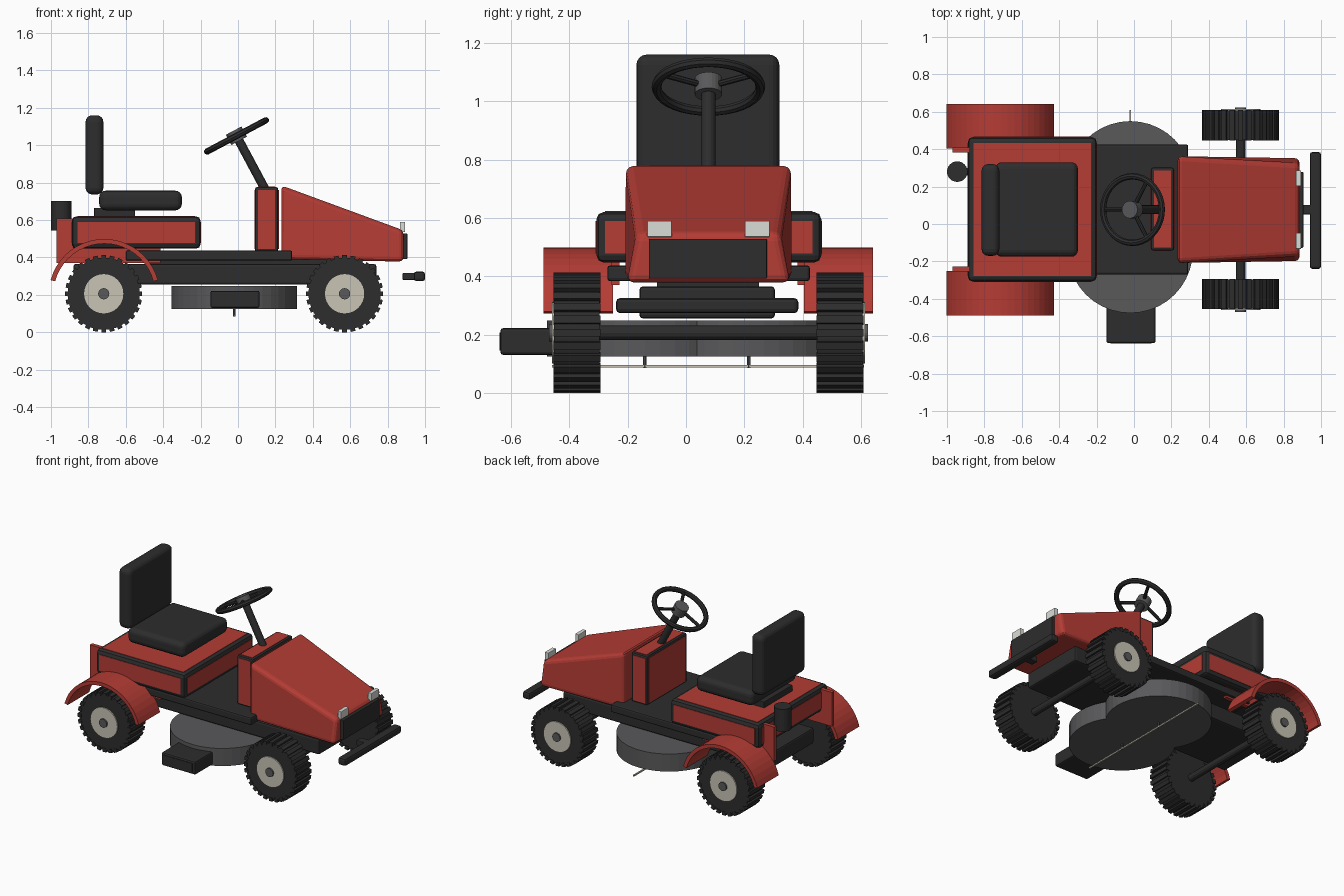
import bpy, bmesh, math
from math import sin, cos, pi, radians
from mathutils import Vector, Matrix

if "Cube" in bpy.data.objects:
    bpy.data.objects.remove(bpy.data.objects["Cube"])

YC = 0.077  # centre line of the tractor


def material(name, rgb):
    m = bpy.data.materials.new(name)
    m.diffuse_color = (*rgb, 1)
    m.use_nodes = True
    m.node_tree.nodes["Principled BSDF"].inputs["Base Color"].default_value = m.diffuse_color
    return m


RED = material("red_paint", (0.46, 0.045, 0.035))
DARK = material("black_plastic", (0.026, 0.026, 0.027))
CREAM = material("cream_rim", (0.58, 0.55, 0.46))
GREY = material("deck_grey", (0.1, 0.1, 0.105))
LAMP = material("lamp_glass", (0.7, 0.72, 0.68))


def finish(name, bm, mat, bevel=0.0, segs=2, smooth=False):
    bmesh.ops.recalc_face_normals(bm, faces=bm.faces)
    me = bpy.data.meshes.new(name)
    bm.to_mesh(me)
    bm.free()
    me.materials.append(mat)
    ob = bpy.data.objects.new(name, me)
    bpy.context.collection.objects.link(ob)
    if bevel:
        b = ob.modifiers.new("bevel", 'BEVEL')
        b.width, b.segments, b.limit_method = bevel, segs, 'ANGLE'
    if smooth:
        bpy.context.view_layer.objects.active = ob
        ob.select_set(True)
        bpy.ops.object.shade_smooth_by_angle(angle=radians(30))
        ob.select_set(False)
    return ob


def add_box(bm, x, y, z):
    size = Vector((x[1] - x[0], y[1] - y[0], z[1] - z[0]))
    mid = Vector((sum(x) / 2, sum(y) / 2, sum(z) / 2))
    bmesh.ops.create_cube(bm, size=1, matrix=Matrix.Translation(mid) @ Matrix.Diagonal((*size, 1)))


def box(name, x, y, z, mat, bevel=0.0, segs=2):
    bm = bmesh.new()
    add_box(bm, x, y, z)
    return finish(name, bm, mat, bevel, segs)


def add_rod(bm, a, b, r, n=24):
    a, b = Vector(a), Vector(b)
    rot = (b - a).to_track_quat('Z', 'Y').to_matrix().to_4x4()
    bmesh.ops.create_cone(bm, cap_ends=True, segments=n, radius1=r, radius2=r,
                          depth=(b - a).length, matrix=Matrix.Translation((a + b) / 2) @ rot)


def rod(name, a, b, r, mat, n=24):
    bm = bmesh.new()
    add_rod(bm, a, b, r, n)
    return finish(name, bm, mat)


def trimmed_box(name, x, y, z, edge):
    # dark rounded shell with red panels standing slightly proud on each side
    box(name + "_trim", x, y, z, DARK, edge * 0.8)
    bm = bmesh.new()
    spans = (x, y, z)
    for axis in range(3):
        s = [(lo + edge, hi - edge) for lo, hi in spans]
        s[axis] = (spans[axis][0] - 0.003, spans[axis][1] + 0.003)
        if axis == 2:
            s[2] = (z[1] - 0.03, z[1] + 0.003)
        add_box(bm, *s)
    finish(name + "_panels", bm, RED)


# chassis, floor and bumper
box("chassis", (-0.88, 0.74), (-0.16, 0.305), (0.255, 0.365), DARK, 0.012)
box("footboard", (-0.60, 0.29), (-0.27, 0.425), (0.383, 0.437), DARK, 0.01)
box("footboard_mount", (-0.5, 0.5), (-0.1, 0.25), (0.36, 0.39), DARK)
box("bumper_bar", (0.94, 1.0), (-0.24, 0.385), (0.273, 0.325), DARK, 0.014)
box("bumper_stem", (0.88, 0.95), (YC - 0.025, YC + 0.025), (0.28, 0.318), DARK, 0.005)

# hood: two side outlines joined into a tapered solid
bm = bmesh.new()
outline = [(0.232, 0.39, 0.285), (0.232, 0.785, 0.285), (0.885, 0.545, 0.245), (0.885, 0.378, 0.28)]
sides = [[bm.verts.new((x, YC + s * w, z)) for x, z, w in outline] for s in (-1, 1)]
for ring in sides:
    bm.faces.new(ring)
for i in range(4):
    j = (i + 1) % 4
    bm.faces.new((sides[0][i], sides[0][j], sides[1][j], sides[1][i]))
finish("hood", bm, RED, 0.025, 3)
box("grille", (0.87, 0.905), (-0.127, 0.277), (0.392, 0.528), DARK, 0.003)

# dashboard tower and engine box under the seat
trimmed_box("dash_tower", (0.09, 0.215), (-0.142, 0.302), (0.43, 0.777), 0.016)
trimmed_box("seat_box", (-0.888, -0.2), (-0.307, 0.464), (0.447, 0.62), 0.03)

# seat
box("seat_base", (-0.77, -0.55), (-0.08, 0.235), (0.615, 0.665), DARK, 0.005)
box("seat_cushion", (-0.742, -0.3), (-0.175, 0.33), (0.652, 0.757), DARK, 0.035, 4)
box("seat_back", (-0.815, -0.72), (-0.17, 0.32), (0.737, 1.16), DARK, 0.035, 4)

# exhaust
rod("exhaust", (-0.945, 0.28, 0.545), (-0.945, 0.28, 0.702), 0.055, DARK)
rod("exhaust_pipe", (-0.945, 0.28, 0.58), (-0.86, 0.28, 0.58), 0.02, DARK, 12)

# steering column, rim, spokes and hub
centre = Vector((-0.008, YC, 1.05))
tilt = Matrix.Translation(centre) @ Matrix.Rotation(radians(-28), 4, 'Y')
rod("steering_column", (0.15, YC, 0.755), centre, 0.024, DARK, 16)
bm = bmesh.new()
N, M, R, r = 36, 8, 0.178, 0.017
rings = [[bm.verts.new(tilt @ Vector(((R + r * cos(b)) * cos(a), (R + r * cos(b)) * sin(a), r * sin(b))))
          for b in (2 * pi * k / M for k in range(M))] for a in (2 * pi * i / N for i in range(N))]
for i in range(N):
    for k in range(M):
        p, q, k2 = rings[i], rings[(i + 1) % N], (k + 1) % M
        bm.faces.new((p[k], q[k], q[k2], p[k2]))
finish("steering_rim", bm, DARK, smooth=True)
bm = bmesh.new()
for a in (60, 180, 300):
    d = Vector((cos(radians(a)), sin(radians(a)), 0))
    add_rod(bm, tilt @ (d * 0.03), tilt @ (d * 0.178), 0.011, 8)
finish("steering_spokes", bm, DARK)
rod("steering_hub", tilt @ Vector((0, 0, -0.03)), tilt @ Vector((0, 0, 0.032)), 0.047, GREY)

# twin-lobe cutting deck, blade and discharge chute
for label, y in (("left", 0.215), ("right", -0.141)):
    rod("deck_lobe_" + label, (-0.02, y, 0.125), (-0.02, y, 0.248), 0.335, GREY, 40)
    rod("deck_spindle_" + label, (-0.02, y, 0.085), (-0.02, y, 0.13), 0.006, GREY, 8)
box("blade", (-0.025, -0.015), (-0.46, 0.61), (0.086, 0.095), CREAM)
box("discharge_chute", (-0.147, 0.115), (-0.637, -0.42), (0.13, 0.222), DARK, 0.01)
box("chute_mouth", (-0.125, 0.093), (-0.64, -0.6), (0.145, 0.207), DARK)

# wheels: tyre with tread bars, rim and cap on the outer side
WZ, TREADS = 0.206, 28
for end, wx in (("rear", -0.718), ("front", 0.57)):
    rod(end + "_axle", (wx, YC - 0.4, WZ), (wx, YC + 0.4, WZ), 0.025, DARK, 12)
    for side, s in (("right", -1), ("left", 1)):
        name = f"{end}_{side}"
        y_in, y_out = YC + s * 0.373, YC + s * 0.529
        bm = bmesh.new()
        add_rod(bm, (wx, y_in, WZ), (wx, y_out, WZ), 0.193, 56)
        for i in range(TREADS):
            t = bmesh.ops.create_cube(bm, size=1, matrix=Matrix.Translation((wx, (y_in + y_out) / 2, WZ))
                                      @ Matrix.Rotation(2 * pi * i / TREADS, 4, 'Y')
                                      @ Matrix.Translation((0, 0, 0.193))
                                      @ Matrix.Diagonal((0.026, 0.162, 0.026, 1)))
        finish(name + "_tyre", bm, DARK)
        rod(name + "_rim", (wx, y_out - s * 0.03, WZ), (wx, y_out + s * 0.008, WZ), 0.105, CREAM, 32)
        rod(name + "_hub_cap", (wx, y_out, WZ), (wx, y_out + s * 0.018, WZ), 0.03, GREY, 20)

# rear fenders, their inner plates, and headlights, one per side
for side, s in (("right", -1), ("left", 1)):
    bm = bmesh.new()
    loops = []
    for i in range(21):
        a = radians(15 + 150 * i / 20)
        loops.append([bm.verts.new((-0.715 + rr * cos(a), YC + s * w, 0.202 + rr * sin(a)))
                      for rr, w in ((0.272, 0.328), (0.297, 0.328), (0.297, 0.565), (0.272, 0.565))])
    for p, q in zip(loops, loops[1:]):
        for k in range(4):
            bm.faces.new((p[k], q[k], q[(k + 1) % 4], p[(k + 1) % 4]))
    bm.faces.new(loops[0])
    bm.faces.new(loops[-1])
    finish("fender_" + side, bm, RED)
    ys = sorted((YC + s * 0.305, YC + s * 0.332))
    box("fender_plate_" + side, (-0.97, -0.415), ys, (0.37, 0.608), RED)
    ys = sorted((YC + s * 0.125, YC + s * 0.21))
    box("headlight_" + side, (0.865, 0.893), ys, (0.535, 0.59), LAMP, 0.003)
